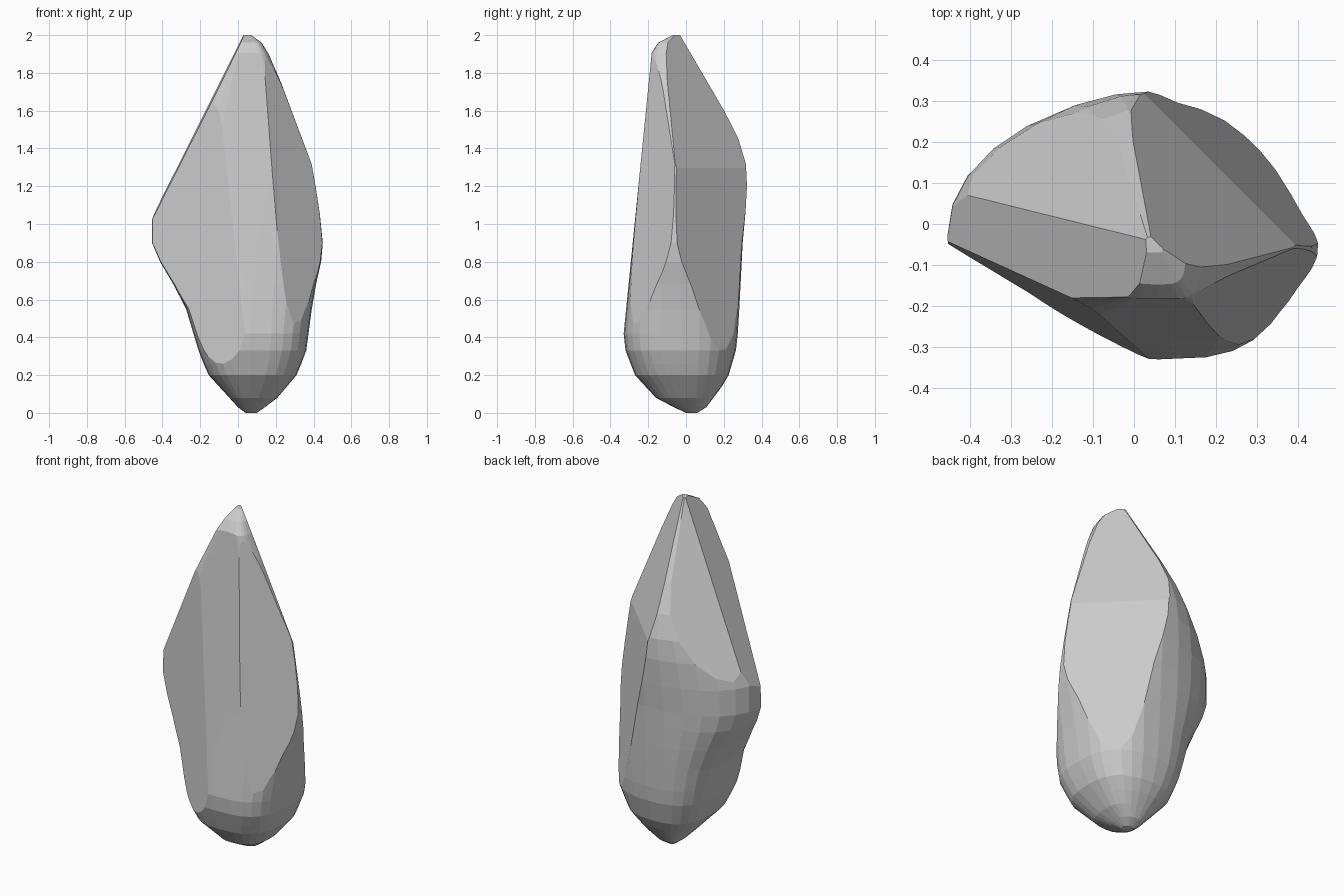
import bpy
import bmesh
import math
from mathutils import Vector

default_cube = bpy.data.objects.get("Cube")
if default_cube:
    bpy.data.objects.remove(default_cube, do_unlink=True)


def make_material(name, colour):
    material = bpy.data.materials.new(name)
    material.use_nodes = True
    material.diffuse_color = colour
    material.node_tree.nodes["Principled BSDF"].inputs["Base Color"].default_value = colour
    return material


def sample(profile, z):
    """Linear interpolation along a profile of (height, value) points."""
    if z <= profile[0][0]:
        return profile[0][1]
    for (z0, v0), (z1, v1) in zip(profile, profile[1:]):
        if z <= z1:
            return v0 + (v1 - v0) * (z - z0) / (z1 - z0)
    return profile[-1][1]


def power(value, exponent):
    return math.copysign(abs(value) ** exponent, value)


# Silhouette profiles of the rough stone
LEFT_EDGE = [(0, .04), (.03, 0), (.2, -.155), (.3, -.2), (.6, -.29), (.77, -.4),
             (.9, -.455), (1.05, -.455), (1.2, -.41), (1.57, -.21), (2, 0)]
RIGHT_EDGE = [(0, .1), (.07, .2), (.2, .31), (.32, .36), (.62, .4), (.8, .44),
              (.9, .45), (1.1, .43), (1.32, .39), (1.8, .21), (1.95, .14), (2, .07)]
FRONT_EDGE = [(0, 0), (.07, -.15), (.2, -.27), (.33, -.32), (.42, -.33),
              (1.91, -.185), (1.97, -.14), (2, -.07)]
BACK_EDGE = [(0, .06), (.02, .1), (.18, .22), (.35, .27), (.6, .285), (.9, .3),
             (1.17, .325), (1.3, .325), (1.42, .3), (1.6, .21), (1.85, .06), (2, -.03)]
CENTRE_Y = [(0, .03), (.3, -.02), (1, -.03), (2, -.05)]

# Squareness of the corners by height: one is round, smaller is squarer
FRONT_BEND = [(0, .75), (.3, .66), (.9, .66), (1.4, .5)]
BACK_BEND = [(0, .85), (.3, .78), (.6, .78), (.95, 1)]

LEVELS = [0, .03, .08, .14, .2, .26, .33, .42, .55, .68, .8, .9, 1.05, 1.2,
          1.32, 1.45, 1.6, 1.75, 1.9, 1.96, 2]
SIDES = 28

# Flat cleavage planes: (point on plane, outward direction)
CLEAVAGES = [
    ((-.04, -.265, 1), (-.47, -.88, .035)),       # broad front, right half
    ((.1, -.272, 1), (0, -1, .1)),                # central front strip
    ((.21, -.265, 1), (.65, -.76, .125)),         # front, left half
    ((.06, -.05, 2), (.707, .707, .335)),         # upper back slope
    ((.4, -.05, 1.25), (.707, .707, .105)),       # long back flank
    ((-.37, .08, 1.18), (-.21, .159, .125)),      # upper back, right slope
    ((.03, -.06, 2), (-.109, -.005, .054)),       # bevel along right shoulder
]

bm = bmesh.new()


def section(z):
    """A rounded cross-section, squarer at the front than at the back."""
    cx, cy = .06, sample(CENTRE_Y, z)
    ring = []
    for i in range(SIDES):
        angle = math.tau * i / SIDES
        c, s = math.cos(angle), math.sin(angle)
        bend = sample(BACK_BEND if s > 0 else FRONT_BEND, z)
        reach_x = abs(sample(RIGHT_EDGE if c > 0 else LEFT_EDGE, z) - cx)
        reach_y = abs(sample(BACK_EDGE if s > 0 else FRONT_EDGE, z) - cy)
        ring.append(bm.verts.new((cx + reach_x * power(c, bend),
                                  cy + reach_y * power(s, bend), z)))
    return ring


# Rough stone lofted through its cross-sections
rings = [section(z) for z in LEVELS]
for low, high in zip(rings, rings[1:]):
    for i in range(SIDES):
        j = (i + 1) % SIDES
        bm.faces.new((low[i], low[j], high[j], high[i]))
bm.faces.new(rings[0][::-1])
bm.faces.new(rings[-1])

# Split off each flat and close the cut
for point, direction in CLEAVAGES:
    bmesh.ops.bisect_plane(bm, geom=bm.verts[:] + bm.edges[:] + bm.faces[:], dist=1e-5,
                           plane_co=Vector(point), plane_no=Vector(direction).normalized(),
                           clear_outer=True)
    rim = [e for e in bm.edges if e.is_boundary]
    if rim:
        bmesh.ops.holes_fill(bm, edges=rim, sides=0)

bmesh.ops.remove_doubles(bm, verts=bm.verts[:], dist=.002)
bmesh.ops.recalc_face_normals(bm, faces=bm.faces[:])

mesh = bpy.data.meshes.new("standing_stone")
bm.to_mesh(mesh)
bm.free()
mesh.materials.append(make_material("stone_grey", (.6, .6, .6, 1)))
stone = bpy.data.objects.new("standing_stone", mesh)
bpy.context.collection.objects.link(stone)
